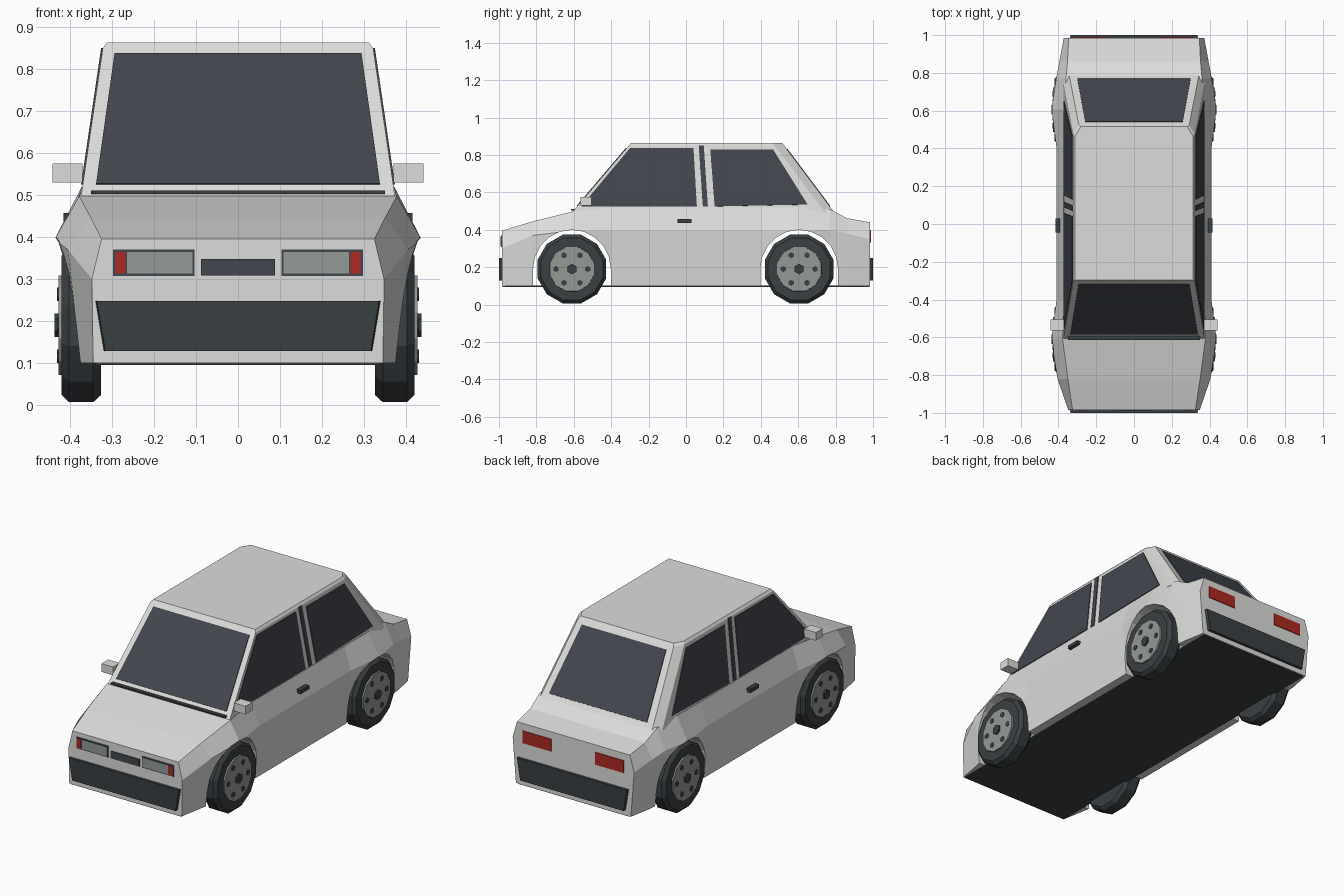
import bpy, bmesh, math
from mathutils import Vector

if "Cube" in bpy.data.objects:
    bpy.data.objects.remove(bpy.data.objects["Cube"])


def material(name, color):
    m = bpy.data.materials.new(name)
    m.use_nodes = True
    m.diffuse_color = (*color, 1)
    m.node_tree.nodes["Principled BSDF"].inputs["Base Color"].default_value = (*color, 1)
    return m


PAINT = material("light grey paint", (.72, .72, .71))
GLASS = material("dark glass", (.055, .062, .075))
RUBBER = material("dark rubber", (.042, .05, .054))
METAL = material("lamp and hub grey", (.29, .32, .30))
RED = material("red lamp", (.42, .022, .016))


def loft(name, rings, mat):
    """Skin equal-sized closed rings and cap both ends."""
    bm = bmesh.new()
    loops = [[bm.verts.new(p) for p in ring] for ring in rings]
    n = len(loops[0])
    for a, b in zip(loops, loops[1:]):
        for i in range(n):
            j = (i + 1) % n
            bm.faces.new((a[i], a[j], b[j], b[i]))
    bm.faces.new(loops[0])
    bm.faces.new(loops[-1])
    bmesh.ops.recalc_face_normals(bm, faces=bm.faces)
    mesh = bpy.data.meshes.new(name)
    bm.to_mesh(mesh)
    bm.free()
    mesh.materials.append(mat)
    ob = bpy.data.objects.new(name, mesh)
    bpy.context.collection.objects.link(ob)
    return ob


def plate(name, pts, mat, half=.004):
    """Thin plate centred on a planar outline."""
    pts = [Vector(p) for p in pts]
    n = (pts[1] - pts[0]).cross(pts[2] - pts[1]).normalized() * half
    return loft(name, [[p - n for p in pts], [p + n for p in pts]], mat)


def box(name, x, y, z, mat):
    rings = [[(x[0], q, h), (x[1], q, h), (x[1], q, k), (x[0], q, k)]
             for q in y for h, k in [z]]
    return loft(name, rings, mat)


def lathe(name, profile, centre, sides, mat):
    """Spin (x, radius) pairs about an x-directed axis."""
    cy, cz = centre
    rings = []
    for x, r in profile:
        angles = [math.tau * (i + .5) / sides for i in range(sides)]
        rings.append([(x, cy + r * math.cos(a), cz + r * math.sin(a)) for a in angles])
    return loft(name, rings, mat)


# Lower body: y, sill half width, widest half width and height, top half width and height
stations = [
    (-.985, .345, .348, .30, .325, .395),
    (-.82, .375, .405, .37, .35, .445),
    (-.61, .395, .437, .395, .378, .497),
    (-.40, .388, .41, .395, .372, .52),
    (.40, .388, .41, .395, .372, .52),
    (.61, .395, .437, .395, .372, .52),
    (.77, .385, .412, .40, .36, .51),
    (.86, .375, .395, .38, .352, .462),
    (.985, .352, .372, .35, .346, .44),
]
rings = []
for y, xb, xw, zw, xt, zt in stations:
    half = [(xb, y, .1), (xw, y, zw), (xt, y, zt)]
    rings.append(half + [(-x, q, z) for x, q, z in reversed(half)])
body = loft("lower_body", rings, PAINT)

# Wheel arches
AXLES = {"front": -.61, "rear": .605}
HUB_Z = .19
for y in AXLES.values():
    arc = [math.pi * i / 10 for i in range(11)]
    outline = [(y + .208 * math.cos(a), HUB_Z + .21 * math.sin(a)) for a in arc]
    outline = [(y + .208, 0)] + outline + [(y - .208, 0)]
    cutter = loft("arch_cutter", [[(x, q, z) for q, z in outline] for x in (-1, 1)], PAINT)
    cutter.hide_render = True
    mod = body.modifiers.new("arch", "BOOLEAN")
    mod.object, mod.operation, mod.solver = cutter, "DIFFERENCE", "EXACT"
    bpy.context.view_layer.objects.active = body
    bpy.ops.object.modifier_apply(modifier=mod.name)
    bpy.data.objects.remove(cutter)

box("floor_pan", (-.34, .34), (-.98, .98), (.095, .102), RUBBER)


# Cabin planes as functions of height
def side_x(z):
    return .372 - .147 * (z - .51)


def screen_y(z):
    return -.595 + .85 * (z - .51)


def back_y(z):
    return .78 - .75 * (z - .51)


def cabin_ring(z, level, inset=0):
    x = side_x(z) - inset
    half = [(x, screen_y(z) + inset, level), (x, back_y(z) - .05 - inset, level),
            (x - .03, back_y(z) - inset, level)]
    return half + [(-a, b, c) for a, b, c in reversed(half)]


loft("cabin", [cabin_ring(.49, .49), cabin_ring(.85, .85), cabin_ring(.85, .863, .01)], PAINT)

# Windscreen and rear window
lo, hi = .525, .836
plate("windscreen", [(x, screen_y(z), z) for x, z in
                     ((-.338, lo), (.338, lo), (.294, hi), (-.294, hi))], GLASS)
plate("rear_window", [(x, back_y(z), z) for x, z in
                      ((-.30, lo), (.30, lo), (.258, .83), (-.258, .83))], GLASS)
plate("windscreen_base_trim", [(x, y, .507) for x, y in
                               ((-.35, -.615), (.35, -.615), (.35, -.59), (-.35, -.59))], RUBBER)

# Parts repeated on both sides
side_glass = {
    "front_side_window": [(-.56, lo), (.058, lo), (.04, hi), (-.30, hi)],
    "pillar_strip": [(.09, lo), (.117, lo), (.095, .85), (.068, .85)],
    "rear_side_window": [(.153, lo), (.65, .535), (.465, .83), (.13, .83)],
}
for s, side in ((1, "left"), (-1, "right")):
    for name, pts in side_glass.items():
        plate(f"{side}_{name}", [(s * side_x(z), y, z) for y, z in pts], GLASS)
    box(f"{side}_mirror", (s * .37, s * .442), (-.565, -.505), (.53, .575), PAINT)
    box(f"{side}_door_handle", (s * .39, s * .416), (-.045, .03), (.437, .457), RUBBER)
    # Headlamp cluster and tail lamp
    box(f"{side}_headlamp_frame", (s * .104, s * .298), (-.988, -.98), (.307, .37), GLASS)
    box(f"{side}_headlamp", (s * .108, s * .264), (-.991, -.982), (.313, .364), METAL)
    box(f"{side}_indicator", (s * .268, s * .292), (-.991, -.982), (.313, .364), RED)
    box(f"{side}_tail_lamp", (s * .135, s * .31), (.982, .989), (.332, .40), RED)

    # Wheels with hub disc, centre cap and bolts
    for end, y in AXLES.items():
        c = (y, HUB_Z)
        tag = f"{side}_{end}"
        lathe(tag + "_tyre", [(s * x, r) for x, r in
                              ((.326, .172), (.345, .19), (.402, .19), (.42, .172))],
              c, 12, RUBBER)
        lathe(tag + "_hub", [(s * .40, .125), (s * .428, .122)], c, 12, METAL)
        lathe(tag + "_cap", [(s * .42, .028), (s * .437, .028)], c, 6, RUBBER)
        for i in range(6):
            a = math.tau * i / 6
            bolt = (y + .085 * math.cos(a), HUB_Z + .085 * math.sin(a))
            lathe(f"{tag}_bolt_{i}", [(s * .42, .016), (s * .431, .016)], bolt, 6, RUBBER)

box("grille", (-.088, .088), (-.99, -.98), (.308, .348), GLASS)

# Bumpers, narrower at the bottom
for s, end in ((-1, "front"), (1, "rear")):
    rings = [[(-w + .02, s * y, .128), (w - .02, s * y, .128),
              (w, s * y, .248), (-w, s * y, .248)] for y, w in ((.96, .345), (1, .336))]
    loft(end + "_bumper", rings, RUBBER)
